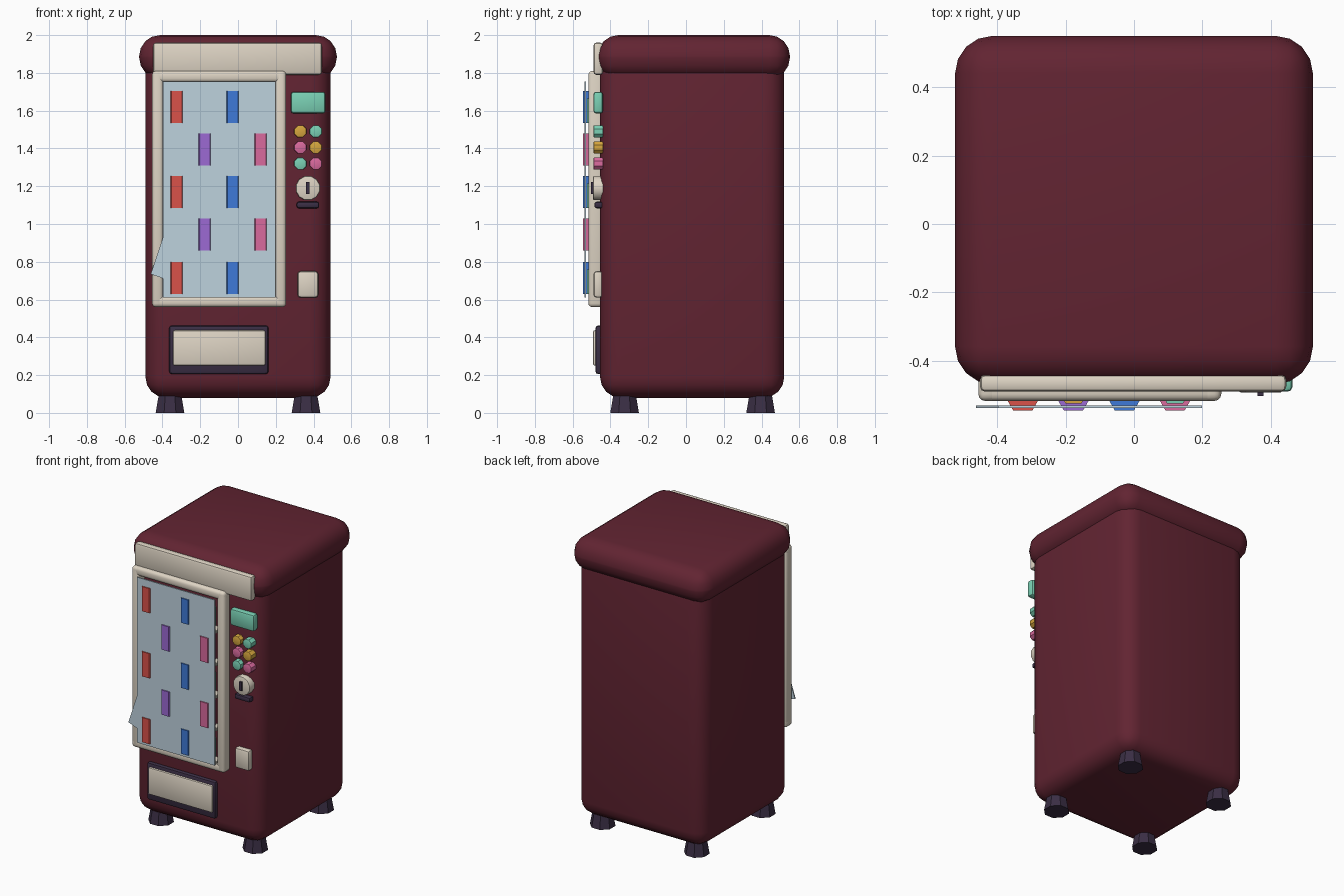
import bpy, bmesh, math
from mathutils import Matrix, Vector

if "Cube" in bpy.data.objects:
    bpy.data.objects.remove(bpy.data.objects["Cube"])


def material(name, r, g, b):
    def lin(c):
        c /= 255
        return c / 12.92 if c <= 0.04045 else ((c + 0.055) / 1.055) ** 2.4
    m = bpy.data.materials.new(name)
    m.diffuse_color = (lin(r), lin(g), lin(b), 1)
    m.use_nodes = True
    m.node_tree.nodes["Principled BSDF"].inputs["Base Color"].default_value = m.diffuse_color
    return m


MAROON = material("maroon", 98, 36, 50)
CREAM = material("cream", 222, 212, 196)
DARK = material("dark_plum", 58, 46, 68)
GLASS = material("pale_glass", 190, 210, 222)
RED = material("red", 218, 82, 74)
BLUE = material("blue", 62, 122, 216)
PURPLE = material("purple", 156, 106, 212)
PINK = material("pink", 218, 106, 158)
TEAL = material("teal", 122, 208, 180)
GOLD = material("gold", 214, 166, 62)


def finish(name, bm, mat, smooth=True):
    bmesh.ops.recalc_face_normals(bm, faces=bm.faces)
    me = bpy.data.meshes.new(name)
    bm.to_mesh(me)
    bm.free()
    me.materials.append(mat)
    ob = bpy.data.objects.new(name, me)
    bpy.context.collection.objects.link(ob)
    if smooth:
        bpy.ops.object.select_all(action='DESELECT')
        ob.select_set(True)
        bpy.context.view_layer.objects.active = ob
        bpy.ops.object.shade_smooth_by_angle(angle=math.radians(35))
    return ob


def box(name, x, y, z, mat, bevel=0.0, segments=2):
    """Rounded box from (min, max) ranges."""
    bm = bmesh.new()
    bmesh.ops.create_cube(bm, size=1)
    for v in bm.verts:
        v.co = Vector([(r[0] + r[1]) / 2 + c * (r[1] - r[0])
                       for r, c in zip((x, y, z), v.co)])
    if bevel:
        bmesh.ops.bevel(bm, geom=bm.edges[:], offset=bevel, segments=segments,
                        profile=0.5, affect='EDGES', clamp_overlap=True)
    return finish(name, bm, mat)


def prism(name, centre, r1, r2, depth, sides, mat, axis='Z', turn=0.0, bevel=0.0):
    """Upright or front-facing prism; r1 is the bottom (or front) radius."""
    bm = bmesh.new()
    bmesh.ops.create_cone(bm, cap_ends=True, segments=sides,
                          radius1=r1, radius2=r2, depth=depth)
    if bevel:
        front = [e for e in bm.edges if all(v.co.z < 0 for v in e.verts)]
        bmesh.ops.bevel(bm, geom=front, offset=bevel, segments=2,
                        profile=0.5, affect='EDGES')
    m = Matrix.Rotation(turn, 4, 'Z')
    if axis == 'Y':
        m = Matrix.Rotation(math.radians(-90), 4, 'X') @ m
    bm.transform(Matrix.Translation(centre) @ m)
    return finish(name, bm, mat)


# Cabinet and cap
box("cabinet", (-0.49, 0.49), (-0.455, 0.52), (0.08, 1.9), MAROON, 0.11, 4)
box("cap", (-0.523, 0.523), (-0.468, 0.55), (1.77, 2.0), MAROON, 0.11, 4)

# Feet
for x in (-0.36, 0.36):
    for y in (-0.325, 0.395):
        prism("foot", (x, y, 0.06), 0.082, 0.06, 0.12, 8, DARK, turn=math.pi / 8)

# Sign panel
box("sign_panel", (-0.45, 0.445), (-0.49, -0.44), (1.79, 1.96), CREAM, 0.015)

# Window frame
for x in ((-0.455, -0.395), (0.195, 0.255)):
    box("window_frame_side", x, (-0.517, -0.44), (0.56, 1.81), CREAM, 0.02, 3)
for z in ((0.56, 0.62), (1.75, 1.81)):
    box("window_frame_rail", (-0.455, 0.255), (-0.517, -0.44), z, CREAM, 0.02, 3)

# Shelves, one below each row of goods
ROWS = [1.62, 1.395, 1.17, 0.945, 0.715]
COLUMNS = [-0.325, -0.177, -0.028, 0.12]
for z in ROWS:
    box("shelf", (-0.395, 0.195), (-0.515, -0.44), (z - 0.105, z - 0.085), CREAM)

# Goods: tall hexagonal packs alternate with shorter ones
TALL = [RED, PURPLE, BLUE, PINK]
SHORT = [TEAL, GOLD, PINK, TEAL]
for i, z in enumerate(ROWS):
    for j, x in enumerate(COLUMNS):
        if (i + j) % 2 == 0:
            prism("tall_pack", (x, -0.498, z), 0.055, 0.055, 0.17, 6, TALL[j],
                  turn=math.pi / 6)
        else:
            prism("short_pack", (x, -0.485, z - 0.02), 0.046, 0.046, 0.13, 6,
                  SHORT[j], turn=math.pi / 6)

# Glass pane with a bent corner poking out over the frame
outline = [(-0.397, 0.612), (0.198, 0.612), (0.198, 1.755), (-0.397, 1.755),
           (-0.397, 0.93), (-0.462, 0.735), (-0.397, 0.712)]
bm = bmesh.new()
face = bm.faces.new([bm.verts.new((x, -0.538, z)) for x, z in outline])
side = bmesh.ops.extrude_face_region(bm, geom=[face])
bmesh.ops.translate(bm, vec=(0, 0.008, 0),
                    verts=[g for g in side["geom"] if isinstance(g, bmesh.types.BMVert)])
finish("glass_pane", bm, GLASS, smooth=False)

# Display and keypad
box("display", (0.28, 0.463), (-0.49, -0.44), (1.585, 1.70), TEAL, 0.014)
KEYS = [(GOLD, TEAL), (PINK, GOLD), (TEAL, PINK)]
for row, z in zip(KEYS, (1.49, 1.405, 1.32)):
    for mat, x in zip(row, (0.33, 0.412)):
        prism("key", (x, -0.465, z), 0.035, 0.035, 0.05, 8, mat, 'Y',
              math.pi / 8, 0.006)

# Coin dial, slots and return door
prism("coin_dial", (0.37, -0.465, 1.19), 0.066, 0.066, 0.056, 12, CREAM, 'Y',
      math.pi / 12, 0.008)
box("coin_slot", (0.361, 0.379), (-0.502, -0.48), (1.16, 1.222), DARK)
box("note_slot", (0.31, 0.43), (-0.485, -0.44), (1.083, 1.118), DARK, 0.012)
box("return_door", (0.315, 0.425), (-0.49, -0.44), (0.61, 0.75), CREAM, 0.016)

# Delivery tray
box("tray_surround", (-0.365, 0.162), (-0.48, -0.44), (0.205, 0.463), DARK, 0.016)
box("tray_flap", (-0.345, 0.146), (-0.493, -0.45), (0.25, 0.438), CREAM, 0.012)
